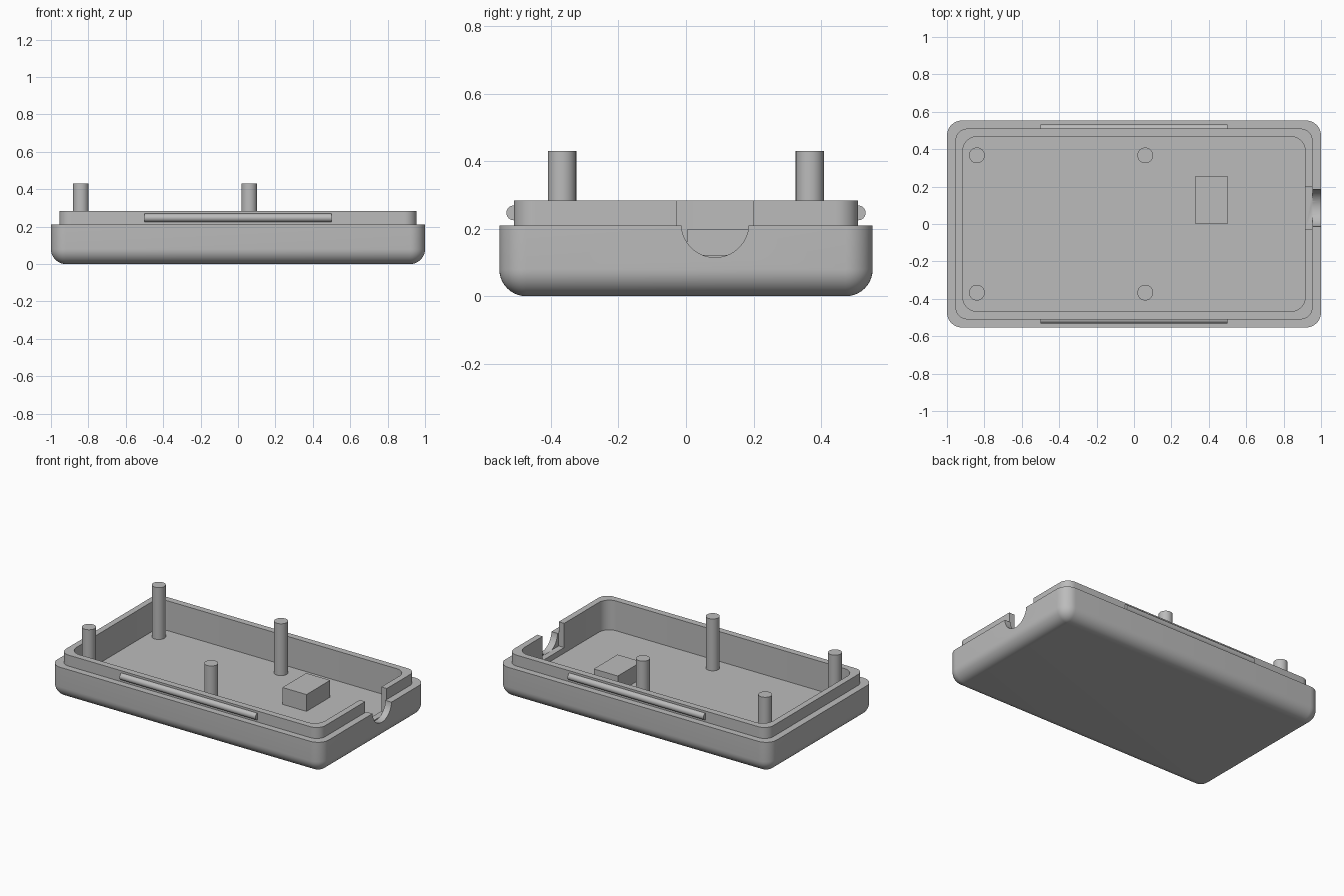
import bpy, bmesh, math
from mathutils import Matrix

if "Cube" in bpy.data.objects:
    bpy.data.objects.remove(bpy.data.objects["Cube"])

grey = bpy.data.materials.new("plain_grey")
GREY = (0.5, 0.5, 0.5, 1)
grey.diffuse_color = GREY
grey.use_nodes = True
grey.node_tree.nodes["Principled BSDF"].inputs["Base Color"].default_value = GREY

FLOOR, RIM, LIP = 0.085, 0.21, 0.283
FILLET = 0.08


def finish(bm, name, smooth=True):
    bmesh.ops.recalc_face_normals(bm, faces=bm.faces)
    mesh = bpy.data.meshes.new(name)
    bm.to_mesh(mesh)
    bm.free()
    ob = bpy.data.objects.new(name, mesh)
    bpy.context.collection.objects.link(ob)
    mesh.materials.append(grey)
    if smooth:
        shade(ob)
    return ob


def shade(ob):
    bpy.ops.object.select_all(action="DESELECT")
    ob.select_set(True)
    bpy.context.view_layer.objects.active = ob
    bpy.ops.object.shade_smooth_by_angle(angle=math.radians(30))


def box(name, lo, hi):
    bm = bmesh.new()
    bmesh.ops.create_cube(bm, size=1)
    for v in bm.verts:
        v.co = [a + (b - a) * (c + 0.5) for a, b, c in zip(lo, hi, v.co)]
    return finish(bm, name, smooth=False)


def cylinder(name, centre, radius, length, axis="Z", sides=48):
    bm = bmesh.new()
    bmesh.ops.create_cone(bm, cap_ends=True, segments=sides, radius1=radius,
                          radius2=radius, depth=length)
    turn = Matrix.Rotation(math.pi / 2, 4, "Y") if axis == "X" else Matrix()
    bm.transform(Matrix.Translation(centre) @ turn)
    return finish(bm, name)


def ring(bm, hx, hy, r, z, steps=10):
    """Rounded rectangle loop of half sizes hx, hy."""
    loop = []
    for k, (sx, sy) in enumerate([(1, 1), (-1, 1), (-1, -1), (1, -1)]):
        for i in range(steps + 1):
            a = math.pi / 2 * (k + i / steps)
            loop.append(bm.verts.new((sx * (hx - r) + r * math.cos(a),
                                      sy * (hy - r) + r * math.sin(a), z)))
    return loop


# Tray: filleted underside, stepped rim, raised lip and open cavity
bm = bmesh.new()
loops = []
for i in range(11):
    t = math.pi / 2 * i / 10
    inset = FILLET * (1 - math.sin(t))
    loops.append(ring(bm, 1 - inset, 0.553 - inset,
                      max(FILLET * math.sin(t), 0.001), FILLET * (1 - math.cos(t))))
loops.append(ring(bm, 1, 0.553, FILLET, RIM))
for z in (RIM, LIP):
    loops.append(ring(bm, 0.955, 0.51, 0.065, z))
for z in (LIP, FLOOR):
    loops.append(ring(bm, 0.915, 0.467, 0.075, z))
for low, high in zip(loops, loops[1:]):
    n = len(low)
    for i in range(n):
        j = (i + 1) % n
        bm.faces.new((low[i], low[j], high[j], high[i]))
bm.faces.new(loops[0])
bm.faces.new(loops[-1])
tray = finish(bm, "tray", smooth=False)

# Cable opening: square slot in the inner wall, round notch in the outer wall
cutters = [
    box("slot_cutter", (0.85, -0.026, 0.122), (0.9555, 0.2, 0.5)),
    cylinder("notch_cutter", (1.0548, 0.086, 0.215), 0.1, 0.2, "X", 64),
]
for cutter in cutters:
    cutter.hide_render = True
    mod = tray.modifiers.new("cut", "BOOLEAN")
    mod.operation = "DIFFERENCE"
    mod.solver = "EXACT"
    mod.object = cutter
    bpy.context.view_layer.objects.active = tray
    bpy.ops.object.modifier_apply(modifier=mod.name)
    bpy.data.objects.remove(cutter)
shade(tray)

# Snap ridges along the long sides of the lip
for side, y in (("front", -0.51), ("back", 0.51)):
    cylinder(side + "_snap_ridge", (0, y, 0.247), 0.022, 1.0, "X", 32)

# Board posts, sunk slightly into the floor
for x, across in ((-0.84, "right"), (0.06, "left")):
    for y, along in ((-0.367, "front"), (0.367, "back")):
        base = FLOOR - 0.01
        cylinder(f"{along}_{across}_post", (x, y, (base + 0.43) / 2), 0.042, 0.43 - base)

# Support block on the floor
box("support_block", (0.325, 0.003, FLOOR - 0.01), (0.502, 0.253, 0.197))
